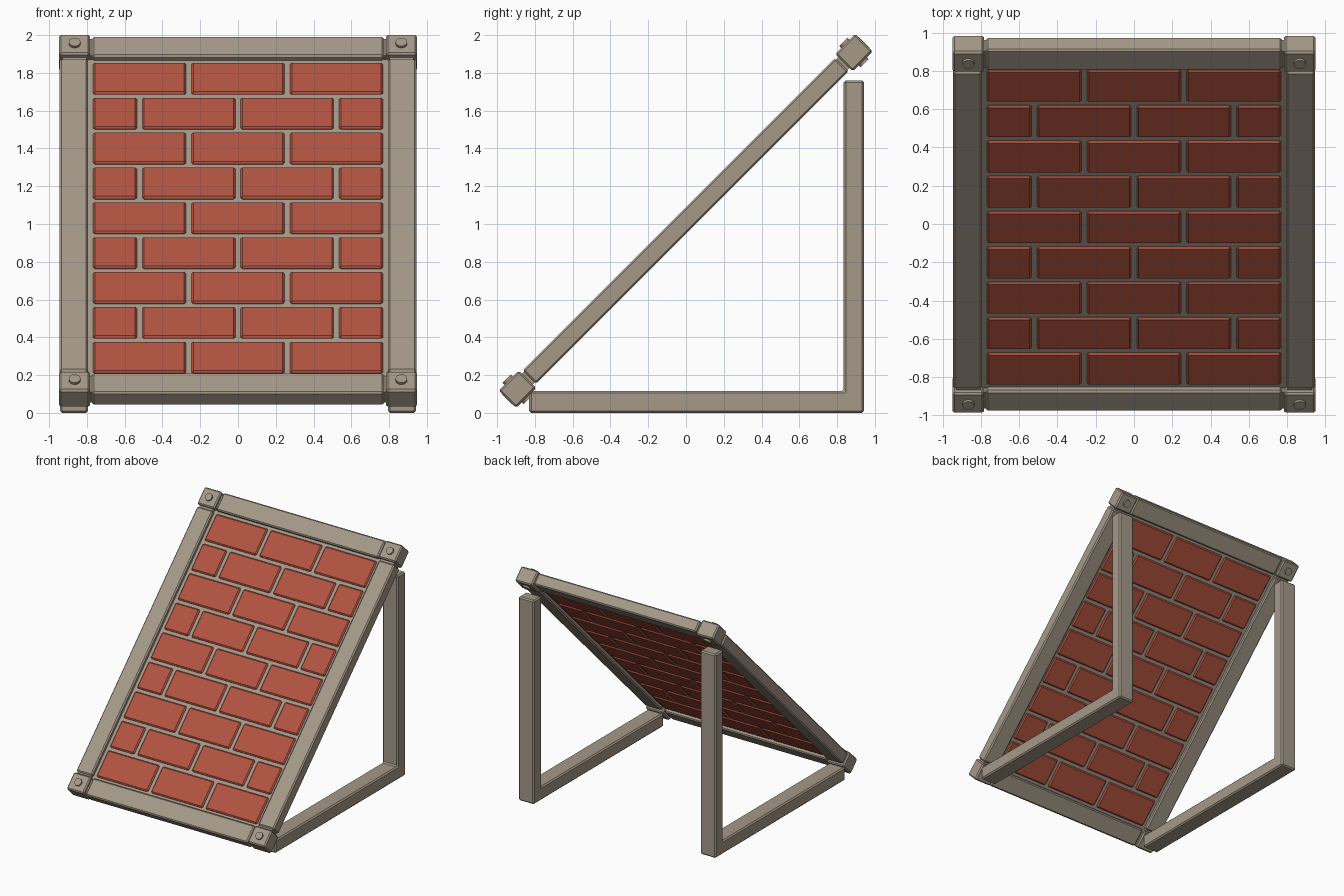
import bpy, bmesh, math
from mathutils import Matrix, Vector

if "Cube" in bpy.data.objects:
    bpy.data.objects.remove(bpy.data.objects["Cube"])


def material(name, rgb):
    m = bpy.data.materials.new(name)
    m.diffuse_color = (*rgb, 1)
    m.use_nodes = True
    m.node_tree.nodes["Principled BSDF"].inputs["Base Color"].default_value = m.diffuse_color
    return m


STONE = material("beige stone", (0.376, 0.319, 0.25))
BRICK = material("red brick", (0.445, 0.087, 0.053))

# Panel frame: local x = world x, local y runs up the slope, local z is the normal
V, W = 0.7175, 0.72
TILT = Matrix.Translation((0, (V - W) / math.sqrt(2), (V + W) / math.sqrt(2))) \
    @ Matrix.Rotation(math.radians(45), 4, 'X')


def finish(name, bm, mat, bevel=0.0, matrix=None):
    bmesh.ops.recalc_face_normals(bm, faces=bm.faces)
    me = bpy.data.meshes.new(name)
    bm.to_mesh(me)
    bm.free()
    me.materials.append(mat)
    ob = bpy.data.objects.new(name, me)
    bpy.context.collection.objects.link(ob)
    if matrix:
        ob.matrix_world = matrix
    if bevel:
        mod = ob.modifiers.new("bevel", 'BEVEL')
        mod.width = bevel
        mod.segments = 1
    return ob


def box(name, centre, half, mat, bevel=0.0):
    bm = bmesh.new()
    m = Matrix.Translation(centre) @ Matrix.Diagonal((*[2 * h for h in half], 1))
    bmesh.ops.create_cube(bm, size=1, matrix=m)
    return finish(name, bm, mat, bevel, TILT)


def disc(name, centre, radius, depth, mat):
    bm = bmesh.new()
    bmesh.ops.create_cone(bm, cap_ends=True, segments=16, radius1=radius,
                          radius2=radius, depth=depth,
                          matrix=Matrix.Translation(centre))
    return finish(name, bm, mat, 0, TILT)


# Frame rails, stiles, corner blocks and bolts
CX, CY = 0.865, 1.26
for sx, side in ((-1, "left"), (1, "right")):
    box(f"{side}_stile", (sx * 0.869, 0, 0), (0.075, 1.17, 0.05), STONE, 0.01)
    for sy, end in ((-1, "lower"), (1, "upper")):
        tag = f"{end}_{side}"
        box(f"{tag}_corner_block", (sx * CX, sy * CY, 0), (0.082, 0.075, 0.0655), STONE, 0.01)
        box(f"{tag}_stile_joint", (sx * CX, sy * 1.177, 0), (0.064, 0.014, 0.04), STONE)
        box(f"{tag}_rail_joint", (sx * 0.777, sy * CY, 0), (0.012, 0.06, 0.04), STONE)
        for sz, face in ((-1, "rear"), (1, "front")):
            disc(f"{tag}_{face}_bolt", (sx * CX, sy * CY, sz * 0.069), 0.031, 0.022, STONE)
for sy, end in ((-1, "lower"), (1, "upper")):
    box(f"{end}_rail", (0, sy * CY, 0), (0.772, 0.076, 0.05), STONE, 0.01)

# Mortar sheet behind the bricks
box("mortar", (0, 0, 0), (0.8, 1.19, 0.018), STONE)

# Brick courses: three full bricks, alternating with two full and two halves
GAP, PITCH, EDGE = 0.029, 0.261, 0.767
full = (2 * EDGE - 2 * GAP) / 3
half = (full - GAP) / 2
for row in range(9):
    widths = [full] * 3 if row % 2 == 0 else [half, full, full, half]
    x = -EDGE
    for i, w in enumerate(widths):
        box(f"brick_{row + 1}_{i + 1}", (x + w / 2, (row - 4) * PITCH, 0),
            (w / 2, 0.117, 0.031), BRICK, 0.01)
        x += w + GAP

# L-shaped support legs
PROFILE = [(-0.83, 0), (0.943, 0), (0.943, 1.76), (0.835, 1.76), (0.835, 0.115), (-0.83, 0.115)]
for sx, side in ((-1, "left"), (1, "right")):
    bm = bmesh.new()
    f = bm.faces.new([bm.verts.new((sx * 0.868 - 0.074, y, z)) for y, z in PROFILE])
    ext = bmesh.ops.extrude_face_region(bm, geom=[f])
    bmesh.ops.translate(bm, vec=Vector((0.148, 0, 0)),
                        verts=[g for g in ext["geom"] if isinstance(g, bmesh.types.BMVert)])
    finish(f"{side}_support_leg", bm, STONE, 0.011)
